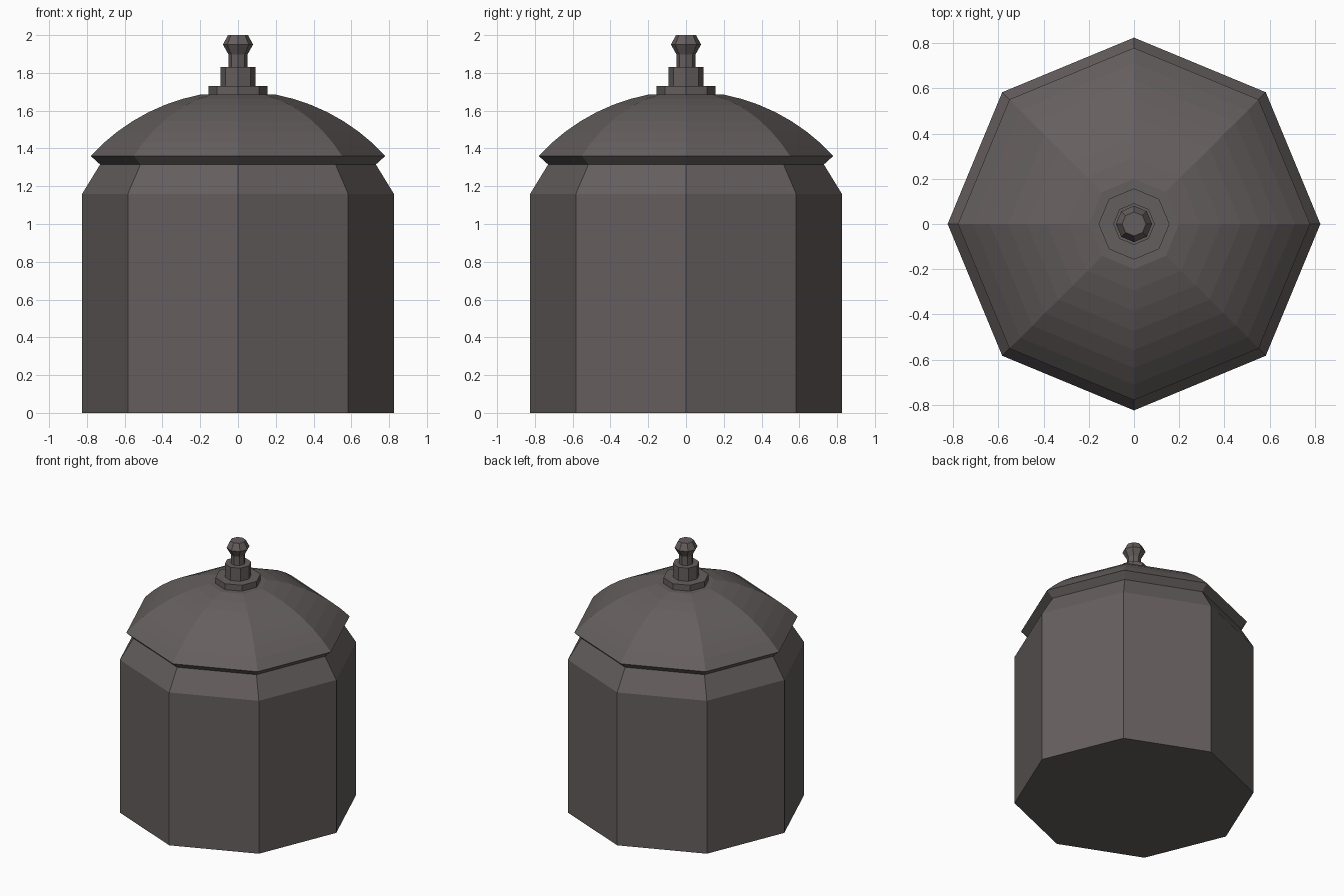
import bpy, bmesh
from math import sin, cos, radians, sqrt, pi

if "Cube" in bpy.data.objects:
    bpy.data.objects.remove(bpy.data.objects["Cube"])

SIDES = 8
mat = bpy.data.materials.new("dark_stoneware")
mat.diffuse_color = (0.13, 0.112, 0.112, 1)
mat.use_nodes = True
mat.node_tree.nodes["Principled BSDF"].inputs["Base Color"].default_value = mat.diffuse_color


def lathe(name, profile, cap_bottom=False, cap_top=False):
    """Turn an (r, z) profile, listed bottom to top, into an octagonal part."""
    bm = bmesh.new()
    rings = [[bm.verts.new((r * cos(2 * pi * i / SIDES), r * sin(2 * pi * i / SIDES), z))
              for i in range(SIDES)] for r, z in profile]
    for low, high in zip(rings, rings[1:]):
        for i in range(SIDES):
            j = (i + 1) % SIDES
            bm.faces.new((low[i], low[j], high[j], high[i]))
    if cap_bottom:
        bm.faces.new(rings[0][::-1])
    if cap_top:
        bm.faces.new(rings[-1])
    mesh = bpy.data.meshes.new(name)
    bm.to_mesh(mesh)
    bm.free()
    mesh.materials.append(mat)
    obj = bpy.data.objects.new(name, mesh)
    bpy.context.collection.objects.link(obj)
    return obj


# Jar body with sloped shoulder
lathe("jar_body", [(0.825, 0), (0.825, 1.16), (0.73, 1.315)], cap_bottom=True)

# Domed lid: flared rim, then a circular arc up to a small flat top
centre_z, radius = 0.648, 1.056
start, end, steps = radians(47.6), radians(10.9), 7
dome = []
for k in range(steps + 1):
    a = start + (end - start) * k / steps
    dome.append((radius * sin(a), centre_z + radius * cos(a)))
lathe("lid", [(0.73, 1.315)] + dome, cap_top=True)

# Stepped finial: base plate, collar, stem and knob
lathe("lid_handle", [(0.157, 1.685), (0.157, 1.73), (0.092, 1.73), (0.092, 1.83),
                     (0.05, 1.83), (0.05, 1.897), (0.08, 1.95), (0.053, 2.0)], cap_top=True)
